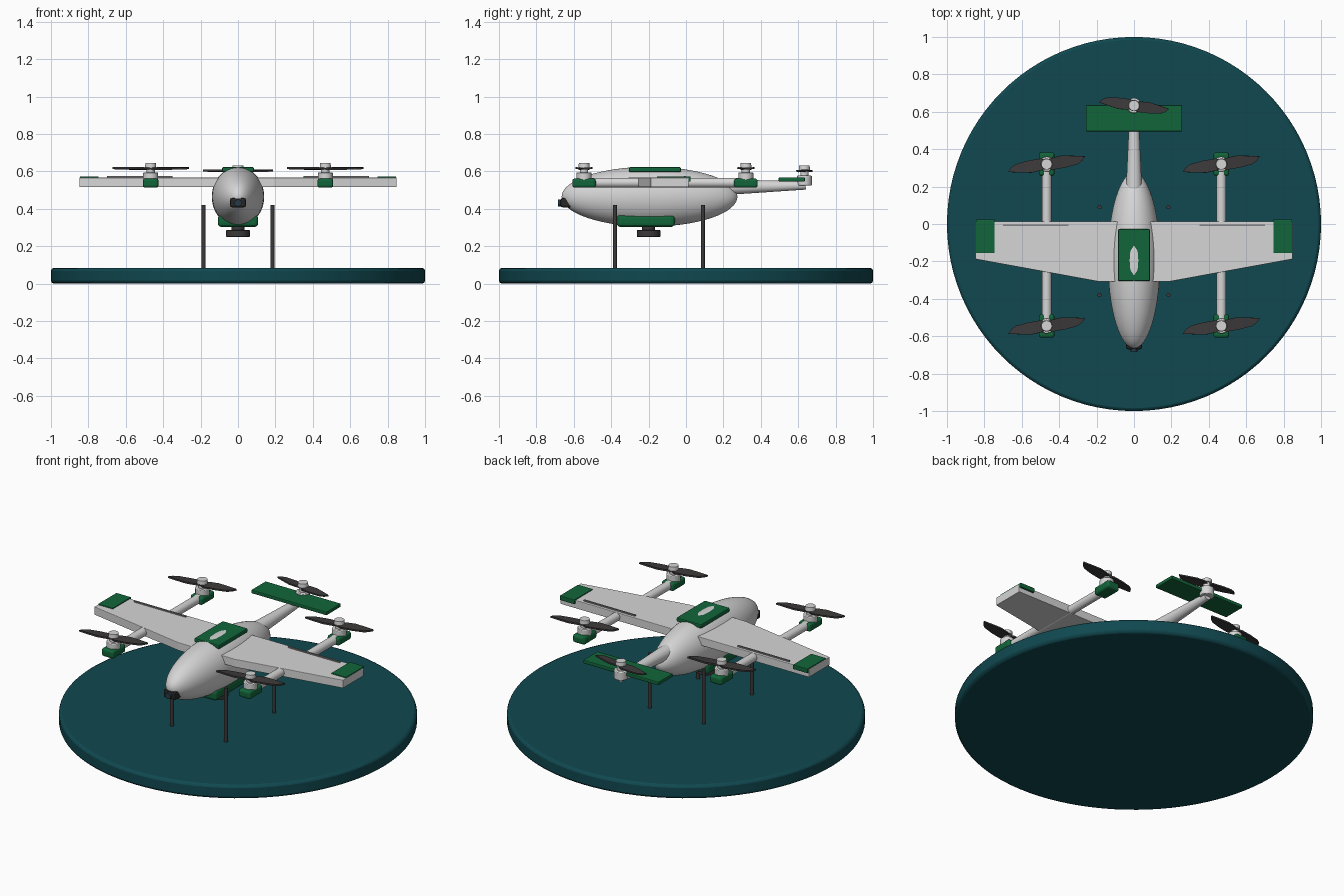
import bpy, bmesh, math
from mathutils import Matrix, Vector

if "Cube" in bpy.data.objects:
    bpy.data.objects.remove(bpy.data.objects["Cube"], do_unlink=True)


def material(name, rgb):
    m = bpy.data.materials.new(name)
    m.use_nodes = True
    m.diffuse_color = (*rgb, 1)
    m.node_tree.nodes["Principled BSDF"].inputs["Base Color"].default_value = (*rgb, 1)
    return m


WHITE = material("light grey shell", (0.67, 0.67, 0.67))
GREEN = material("green trim", (0.006, 0.13, 0.042))
TEAL = material("teal base", (0.005, 0.065, 0.08))
DARK = material("dark carbon", (0.045, 0.041, 0.041))
BLACK = material("black camera", (0.02, 0.02, 0.022))
LENS = material("lens glass", (0.02, 0.04, 0.06))
SLOT = material("hinge grey", (0.22, 0.22, 0.22))


def finish(bm, name, mat, bevel=0, smooth=True, segments=2):
    bmesh.ops.recalc_face_normals(bm, faces=bm.faces)
    mesh = bpy.data.meshes.new(name)
    bm.to_mesh(mesh)
    bm.free()
    mesh.materials.append(mat)
    ob = bpy.data.objects.new(name, mesh)
    bpy.context.collection.objects.link(ob)
    if bevel:
        mod = ob.modifiers.new("soft edges", "BEVEL")
        mod.width, mod.segments = bevel, segments
    if smooth:
        bpy.ops.object.select_all(action="DESELECT")
        ob.select_set(True)
        bpy.context.view_layer.objects.active = ob
        bpy.ops.object.shade_smooth_by_angle(angle=math.radians(35))
    return ob


def box(name, mat, low, high, bevel=0.0, segments=2):
    low, high = Vector(low), Vector(high)
    bm = bmesh.new()
    bmesh.ops.create_cube(bm, size=1, matrix=Matrix.Translation((low + high) / 2)
                          @ Matrix.Diagonal((*(high - low), 1)))
    return finish(bm, name, mat, bevel, False, segments)


def rod(name, mat, start, end, r1, r2=None, sides=32, bevel=0):
    start, end = Vector(start), Vector(end)
    axis = end - start
    bm = bmesh.new()
    bmesh.ops.create_cone(bm, cap_ends=True, segments=sides, radius1=r1,
                          radius2=r1 if r2 is None else r2, depth=axis.length,
                          matrix=Matrix.Translation((start + end) / 2)
                          @ axis.to_track_quat("Z", "Y").to_matrix().to_4x4())
    return finish(bm, name, mat, bevel)


def slab(name, mat, outline, z0, z1, place=Matrix(), bevel=0):
    bm = bmesh.new()
    face = bm.faces.new([bm.verts.new((x, y, z0)) for x, y in outline])
    top = bmesh.ops.extrude_face_region(bm, geom=[face])["geom"]
    bmesh.ops.translate(bm, vec=(0, 0, z1 - z0),
                        verts=[v for v in top if isinstance(v, bmesh.types.BMVert)])
    bmesh.ops.transform(bm, matrix=place, verts=bm.verts)
    return finish(bm, name, mat, bevel, False)


# two-bladed propeller, hub and cap
BLADE = [(0.0, 0.022), (0.03, 0.034), (0.08, 0.046), (0.14, 0.045), (0.205, 0.042),
         (0.19, 0.018), (0.165, 0.0), (0.1, -0.018), (0.03, -0.03), (0.0, -0.022)]


def propeller(label, x, y, z, turn=0, size=1):
    for i in range(2):
        place = (Matrix.Translation((x, y, z)) @ Matrix.Rotation(turn + i * math.pi, 4, "Z")
                 @ Matrix.Scale(size, 4) @ Matrix.Rotation(math.radians(4), 4, "X"))
        slab(f"{label}_blade_{i + 1}", DARK, BLADE, -0.005, 0.005, place)
    rod(f"{label}_hub", WHITE, (x, y, z - 0.03), (x, y, z + 0.01), 0.022)
    rod(f"{label}_cap", WHITE, (x, y, z + 0.007), (x, y, z + 0.03), 0.03, 0.028)


# display base
rod("display_base", TEAL, (0, 0, 0), (0, 0, 0.085), 1.0, sides=96, bevel=0.016)

# fuselage
bm = bmesh.new()
bmesh.ops.create_uvsphere(bm, u_segments=48, v_segments=32, radius=1,
                          matrix=Matrix.Translation((0, -0.195, 0.465))
                          @ Matrix.Diagonal((0.14, 0.47, 0.16, 1))
                          @ Matrix.Rotation(math.pi / 2, 4, "X"))
finish(bm, "fuselage", WHITE)
box("top_hatch", GREEN, (-0.085, -0.305, 0.597), (0.085, -0.027, 0.6225), 0.006)
box("belly_pod", GREEN, (-0.108, -0.37, 0.303), (0.108, -0.06, 0.368), 0.02, 3)

# belly sensor
rod("sensor_mount", DARK, (0, -0.2, 0.28), (0, -0.2, 0.32), 0.035)
rod("belly_sensor", DARK, (0, -0.2, 0.25), (0, -0.2, 0.286), 0.063, bevel=0.003)

# nose camera
box("nose_camera", BLACK, (-0.042, -0.67, 0.408), (0.042, -0.61, 0.457), 0.01)
rod("camera_lens", LENS, (0, -0.684, 0.432), (0, -0.66, 0.432), 0.019)

# tail boom, tailplane and pusher
rod("tail_boom", WHITE, (0, 0.18, 0.515), (0, 0.64, 0.525), 0.043, 0.022)
box("tailplane", GREEN, (-0.257, 0.495, 0.546), (0.257, 0.636, 0.568), 0.005)
rod("tail_motor", WHITE, (0, 0.633, 0.525), (0, 0.633, 0.577), 0.04, bevel=0.004)
propeller("tail_propeller", 0, 0.633, 0.602, math.radians(-17), 0.9)

for side, s in (("left", 1), ("right", -1)):
    # wing half with tip cap and hinge line
    outline = [(0, -0.308), (0.19, -0.308), (0.848, -0.188), (0.848, 0.013), (0, 0.013)]
    slab(f"{side}_wing", WHITE, [(s * x, y) for x, y in outline], 0.517, 0.567, bevel=0.003)
    a, b = sorted((s * 0.745, s * 0.846))
    box(f"{side}_wing_tip_cap", GREEN, (a, -0.156, 0.545), (b, 0.024, 0.573), 0.004)
    a, b = sorted((s * 0.35, s * 0.7))
    box(f"{side}_hinge_line", SLOT, (a, -0.012, 0.56), (b, -0.003, 0.575))

    # lift boom with a motor at each end
    x = s * 0.467
    rod(f"{side}_lift_boom", WHITE, (x, -0.55, 0.54), (x, 0.32, 0.54), 0.026)
    for end, y in (("front", -0.545), ("rear", 0.32)):
        label = f"{side}_{end}"
        box(f"{label}_motor_pod", GREEN, (x - 0.042, y - 0.063, 0.513),
            (x + 0.042, y + 0.063, 0.562), 0.014, 3)
        rod(f"{label}_motor", WHITE, (x, y, 0.55), (x, y, 0.595), 0.04, bevel=0.004)
        propeller(f"{label}_propeller", x, y, 0.615)

    # stand posts
    for end, y in (("front", -0.38), ("rear", 0.09)):
        rod(f"{side}_{end}_post", DARK, (s * 0.184, y, 0.08), (s * 0.184, y, 0.42), 0.011, sides=16)
